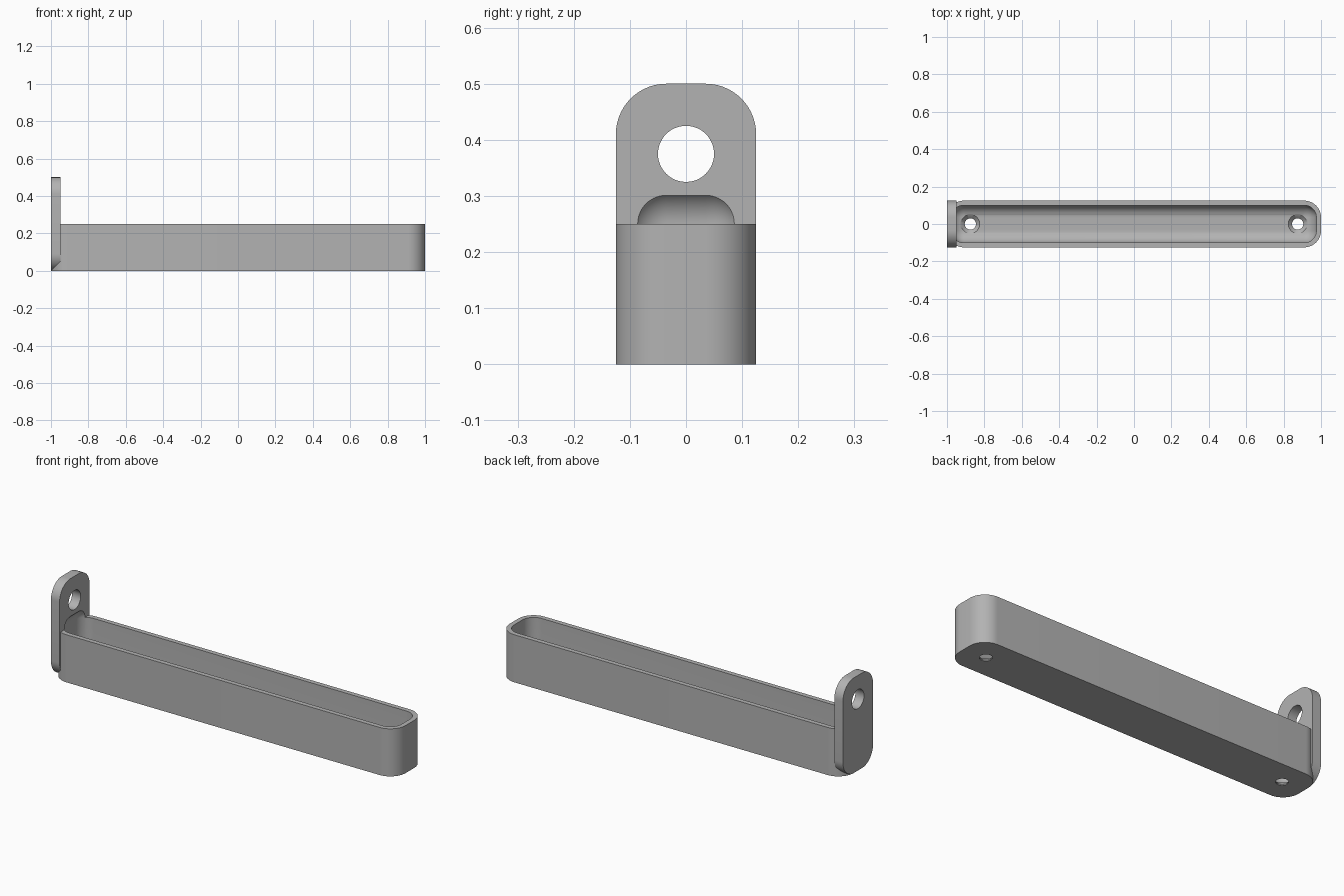
import bpy
import bmesh
import math
from mathutils import Matrix, Vector

if "Cube" in bpy.data.objects:
    bpy.data.objects.remove(bpy.data.objects["Cube"], do_unlink=True)

OUTER_R, INNER_R, SEGMENTS = 0.09, 0.065, 14

grey = bpy.data.materials.new("plain_grey")
grey.use_nodes = True
colour = (0.45, 0.45, 0.45, 1)
grey.diffuse_color = colour
grey.node_tree.nodes["Principled BSDF"].inputs["Base Color"].default_value = colour


def finish(name, bm):
    mesh = bpy.data.meshes.new(name)
    bmesh.ops.recalc_face_normals(bm, faces=bm.faces)
    bm.to_mesh(mesh)
    bm.free()
    mesh.materials.append(grey)
    obj = bpy.data.objects.new(name, mesh)
    bpy.context.collection.objects.link(obj)
    return obj


def rounded_box(name, low, high, radius, axis=None):
    """Box with the edges along one axis rounded, or all edges if axis is None."""
    low, high = Vector(low), Vector(high)
    bm = bmesh.new()
    bmesh.ops.create_cube(bm, size=1)
    bmesh.ops.scale(bm, vec=high - low, verts=bm.verts)
    bmesh.ops.translate(bm, vec=(low + high) / 2, verts=bm.verts)
    edges = [e for e in bm.edges if axis is None
             or abs(e.verts[0].co[axis] - e.verts[1].co[axis]) > 1e-4]
    bmesh.ops.bevel(bm, geom=edges, offset=radius, offset_type='OFFSET',
                    segments=SEGMENTS, profile=0.5, affect='EDGES')
    return finish(name, bm)


def cone(name, centre, r_low, r_high, depth, turn=0):
    bm = bmesh.new()
    bmesh.ops.create_cone(bm, cap_ends=True, segments=48, radius1=r_low,
                          radius2=r_high, depth=depth,
                          matrix=Matrix.Translation(centre) @ Matrix.Rotation(turn, 4, 'Y'))
    return finish(name, bm)


def combine(target, tool, operation):
    mod = target.modifiers.new(tool.name, 'BOOLEAN')
    mod.operation, mod.solver, mod.object = operation, 'EXACT', tool
    bpy.ops.object.select_all(action='DESELECT')
    bpy.context.view_layer.objects.active = target
    target.select_set(True)
    bpy.ops.object.modifier_apply(modifier=mod.name)
    bpy.data.objects.remove(tool, do_unlink=True)


# Long tray with an upright hanging tab at its right-hand end
tray = rounded_box("tray_with_tab", (-1, -0.125, 0), (1, 0.125, 0.25), OUTER_R, axis=2)
tab = rounded_box("hanging_tab", (-1, -0.125, 0), (-0.95, 0.125, 0.5), OUTER_R, axis=0)
combine(tray, tab, 'UNION')

# Filleted pocket, which also scoops into the tab
pocket = rounded_box("pocket_cutter", (-0.975, -0.1, 0.025), (0.975, 0.1, 0.315), INNER_R)
combine(tray, pocket, 'DIFFERENCE')

# Hole through the tab
combine(tray, cone("tab_hole_cutter", (-0.975, 0, 0.375), 0.05, 0.05, 0.2, math.pi / 2),
        'DIFFERENCE')

# Countersunk screw holes through the floor
for x in (-0.875, 0.875):
    combine(tray, cone("screw_hole_cutter", (x, 0, 0), 0.03, 0.03, 0.2), 'DIFFERENCE')
    combine(tray, cone("countersink_cutter", (x, 0, 0.02), 0.03, 0.06, 0.03), 'DIFFERENCE')

bpy.ops.object.select_all(action='DESELECT')
tray.select_set(True)
bpy.context.view_layer.objects.active = tray
bpy.ops.object.shade_smooth_by_angle(angle=math.radians(30))
